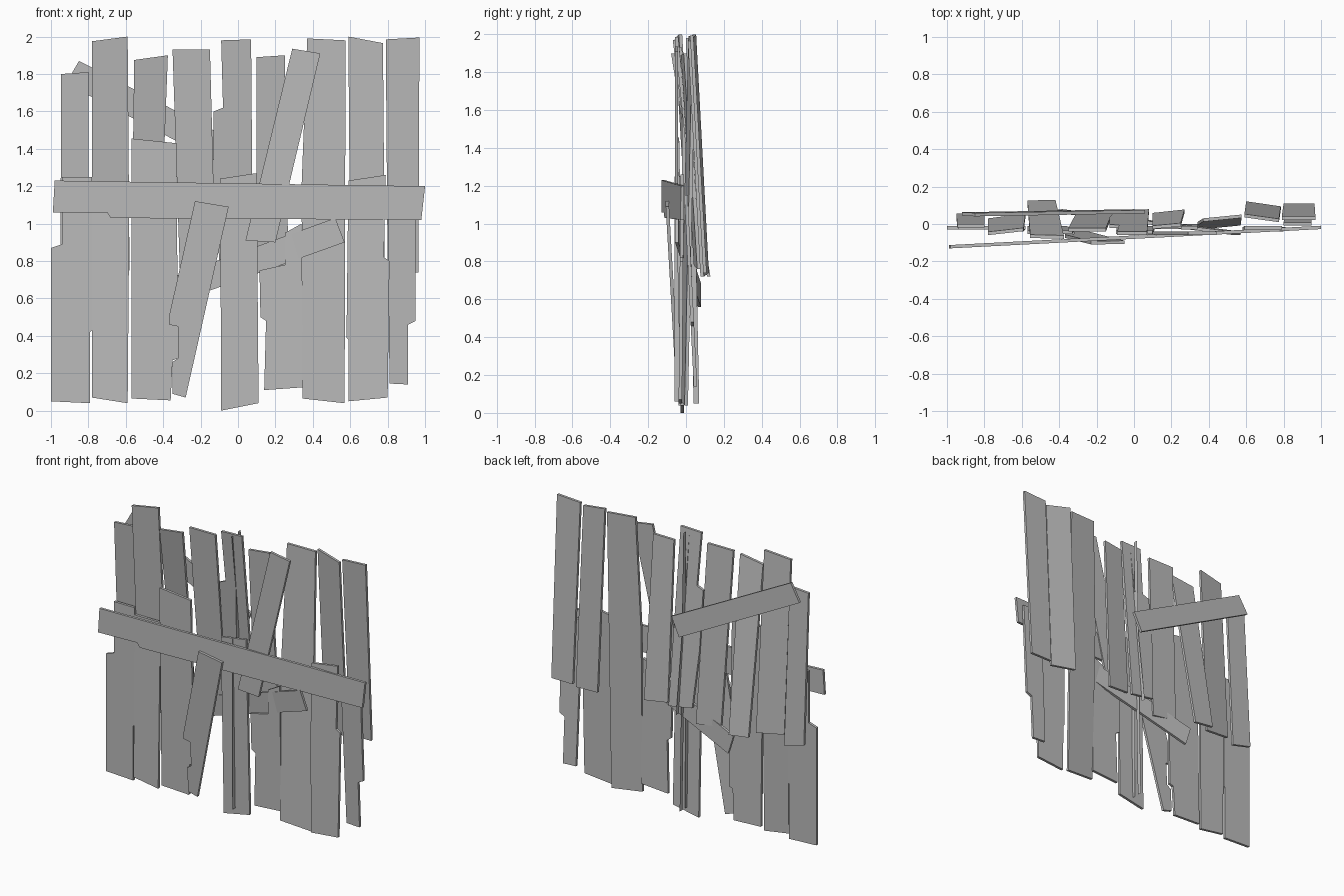
import bpy

cube = bpy.data.objects.get("Cube")
if cube:
    bpy.data.objects.remove(cube, do_unlink=True)

# One weathered grey for all boards
grey = bpy.data.materials.new("weathered grey")
grey.use_nodes = True
colour = (0.5, 0.5, 0.5, 1)
grey.diffuse_color = colour
grey.node_tree.nodes["Principled BSDF"].inputs["Base Color"].default_value = colour

THICKNESS = 0.018


def add_mesh(name, verts, faces):
    mesh = bpy.data.meshes.new(name)
    mesh.from_pydata(verts, [], faces)
    mesh.materials.append(grey)
    obj = bpy.data.objects.new(name, mesh)
    bpy.context.collection.objects.link(obj)
    return obj


def board(name, outline, low=0.0, high=0.0, skew=0.0):
    """Board cut to a front outline; its middle depth runs from low (bottom)
    to high (top), and skew turns it about the upright axis."""
    xs = [p[0] for p in outline]
    zs = [p[1] for p in outline]
    middle, bottom, height = (min(xs) + max(xs)) / 2, min(zs), max(zs) - min(zs)
    verts = []
    for side in (-1, 1):
        for x, z in outline:
            y = low + (high - low) * (z - bottom) / height
            verts.append((x, y + skew * (x - middle) + side * THICKNESS / 2, z))
    n = len(outline)
    faces = [tuple(range(n)), tuple(reversed(range(n, n + n)))]
    for i in range(n):
        j = (i + 1) % n
        faces.append((j, i, n + i, n + j))
    return add_mesh(name, verts, faces)


# Lower boards, with broken notches along some edges
board("lower_board_far_right",
      [(-1, .05), (-.79, .04), (-.79, .42), (-.78, .43), (-.78, 1.25),
       (-.94, 1.25), (-.94, .89), (-1, .87)], low=-.02, high=-.02)
board("lower_board_right",
      [(-.78, .07), (-.59, .04), (-.58, 1.2), (-.78, 1.2)], low=-.03, high=-.02)
board("lower_board_mid_right",
      [(-.57, .065), (-.36, .055), (-.35, .27), (-.32, .28), (-.33, 1.43),
       (-.57, 1.455)], low=-.02, high=-.045)
board("lower_board_centre",
      [(-.09, 0), (.11, .04), (.1, 1.27), (-.095, 1.24)], low=-.02, high=-.045)
board("lower_board_mid_left",
      [(.14, .11), (.35, .125), (.34, 1.0), (.25, .95), (.25, .78),
       (.115, .75), (.12, .5), (.15, .48)], low=-.01, high=-.02)
board("lower_board_left",
      [(.59, .05), (.8, .07), (.81, .8), (.78, .82), (.79, 1.26), (.59, 1.23),
       (.58, .39), (.59, .38)], low=-.03, high=-.02)
board("lower_board_far_left",
      [(.81, .145), (.91, .14), (.91, .46), (.95, .48), (.95, 1.15), (.8, 1.15)],
      low=.05, high=0)

# One board running the full height
board("full_height_board",
      [(.345, .065), (.57, .04), (.575, 1.98), (.37, 1.99), (.34, 1.2)],
      low=-.01, high=.03, skew=.1)

# Upper boards, leaning behind the lower ones
board("upper_board_far_right",
      [(-.95, .76), (-.80, .72), (-.80, 1.81), (-.945, 1.8)], low=.05, high=-.01)
board("upper_board_right",
      [(-.78, .78), (-.58, .75), (-.59, 2), (-.78, 1.975)],
      low=.035, high=-.04, skew=.12)
board("upper_board_mid_right",
      [(-.57, .74), (-.42, .72), (-.375, 1.9), (-.555, 1.875)], low=.12, high=-.07)
board("upper_board_inner_right",
      [(-.31, .72), (-.12, .69), (-.12, .8), (-.15, 1.93), (-.35, 1.93)],
      low=.05, high=-.03)
board("upper_board_centre",
      [(-.1, .8), (.08, .77), (.07, 1.985), (-.09, 1.98), (-.08, 1.62),
       (-.13, 1.6), (-.13, 1.2)], low=.07, high=-.05)
board("upper_board_inner_left",
      [(.1, .78), (.27, .76), (.25, 1.9), (.1, 1.89)], low=.06, high=-.01, skew=.1)
board("upper_board_left",
      [(.6, .74), (.785, .72), (.775, 1.965), (.59, 2)], low=.1, high=.03, skew=-.15)
board("upper_board_far_left",
      [(.8, .74), (.965, .74), (.97, 1.995), (.79, 1.985)], low=.1, high=.03)

# Crossbar and nailed-on diagonals at the front
board("crossbar",
      [(-.99, 1.06), (-.7, 1.06), (-.68, 1.03), (.98, 1.02), (1, 1.2),
       (-.98, 1.23)], low=-.07, high=-.07, skew=.052)
board("front_diagonal_low",
      [(-.35, .09), (-.28, .07), (-.05, 1.09), (-.23, 1.12), (-.37, .5),
       (-.37, .46), (-.32, .45), (-.32, .28), (-.35, .26)], low=-.04, high=-.1)
board("front_diagonal_high",
      [(.04, .91), (.2, .9), (.44, 1.91), (.29, 1.935)], low=-.05, high=-.05)

# Braces at the back and between the boards
board("back_brace_high",
      [(-.92, 1.75), (.0, 1.27), (.06, 1.4), (-.85, 1.87)], low=.07, high=.05)
board("middle_brace",
      [(-.38, .56), (.57, .9), (.52, 1.03), (-.42, .69)],
      low=.02, high=.0, skew=-.11)


# Paper-thin upright slats seen only from the sides
def slat(name, low, high, bottom, top, width=.03):
    add_mesh(name, [(0, low, bottom), (0, low + width, bottom),
                    (0, high + width, top), (0, high, top)], [(0, 1, 2, 3)])


slat("side_slat_front", -.06, -.06, .06, 1.25)
slat("side_slat_middle", -.02, -.02, .05, 1.6)
slat("side_slat_back", .04, .0, .05, 1.98)
slat("side_slat_leaning", .08, -.07, .74, 1.97)
